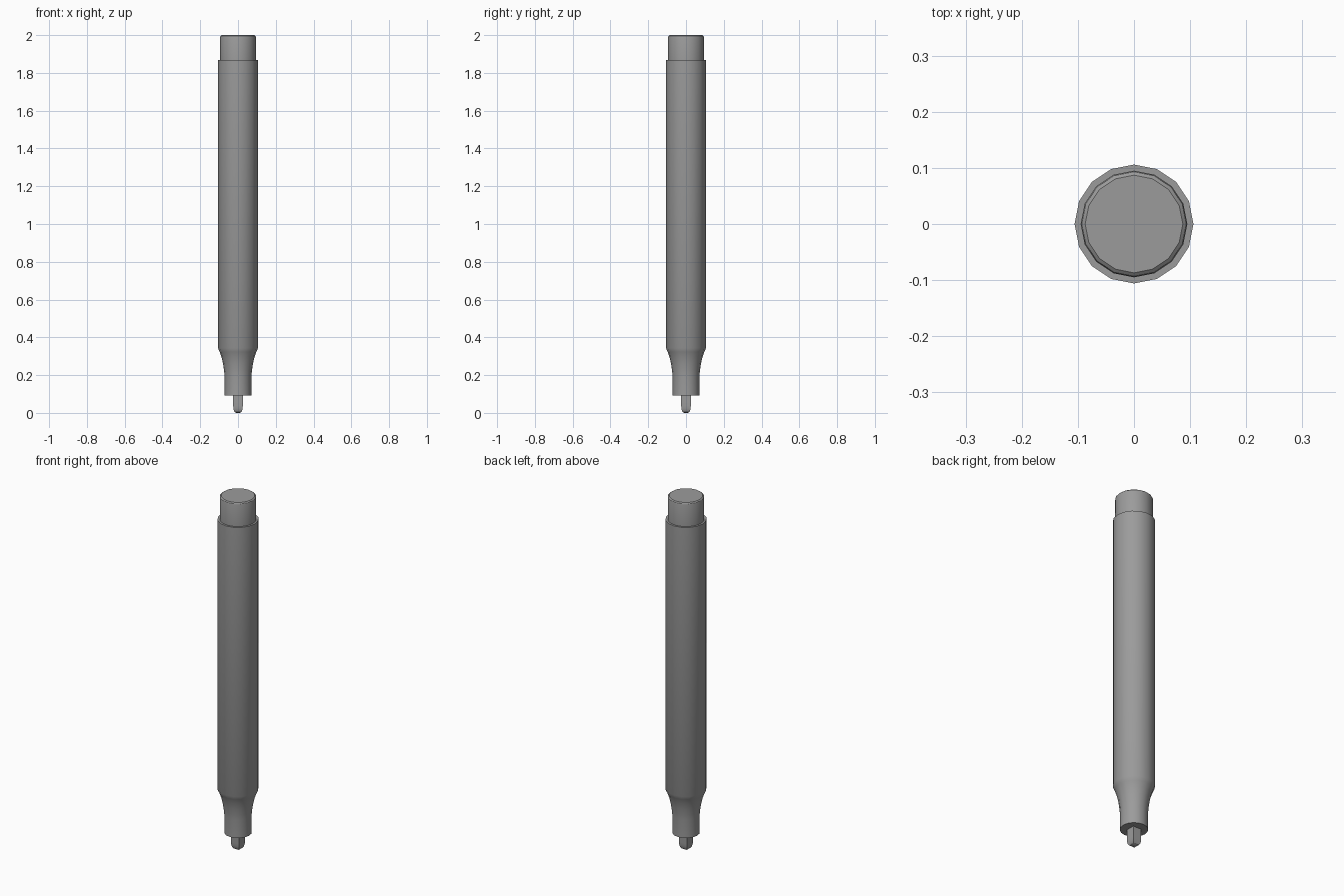
import bpy, bmesh
from math import cos, sin, pi, radians

if "Cube" in bpy.data.objects:
    bpy.data.objects.remove(bpy.data.objects["Cube"])

grey = bpy.data.materials.new("dark_grey")
grey.diffuse_color = (0.33, 0.33, 0.33, 1)
grey.use_nodes = True
grey.node_tree.nodes["Principled BSDF"].inputs["Base Color"].default_value = grey.diffuse_color


def lathe(name, profile, sides=16, turn=0.0):
    """Revolve (radius, z) points, listed bottom to top, around z and cap both ends."""
    bm = bmesh.new()
    rings = []
    for r, z in profile:
        rings.append([bm.verts.new((r * cos(2 * pi * i / sides + turn),
                                    r * sin(2 * pi * i / sides + turn), z))
                      for i in range(sides)])
    for low, high in zip(rings, rings[1:]):
        for i in range(sides):
            j = (i + 1) % sides
            bm.faces.new([low[i], low[j], high[j], high[i]])
    bm.faces.new(rings[0][::-1])
    bm.faces.new(rings[-1])
    mesh = bpy.data.meshes.new(name)
    bm.to_mesh(mesh)
    bm.free()
    mesh.materials.append(grey)
    obj = bpy.data.objects.new(name, mesh)
    bpy.context.collection.objects.link(obj)
    bpy.ops.object.select_all(action='DESELECT')
    obj.select_set(True)
    bpy.context.view_layer.objects.active = obj
    bpy.ops.object.shade_smooth_by_angle(angle=radians(30))
    return obj


# Barrel with the concave flare down to the nozzle
lathe("barrel", [(0.071, 0.093), (0.071, 0.195), (0.074, 0.225), (0.079, 0.26),
                 (0.087, 0.295), (0.097, 0.323), (0.106, 0.343), (0.106, 1.867)])

# Narrower plug at the rear end with a small bevel
lathe("end_plug", [(0.095, 1.867), (0.095, 1.988), (0.093, 1.995), (0.087, 2.0)])

# Square writing tip with a rounded end, flats facing the axes
lathe("tip", [(0.013, 0), (0.024, 0.004), (0.031, 0.012), (0.035, 0.025),
              (0.036, 0.04), (0.036, 0.094)], sides=4, turn=pi / 4)
